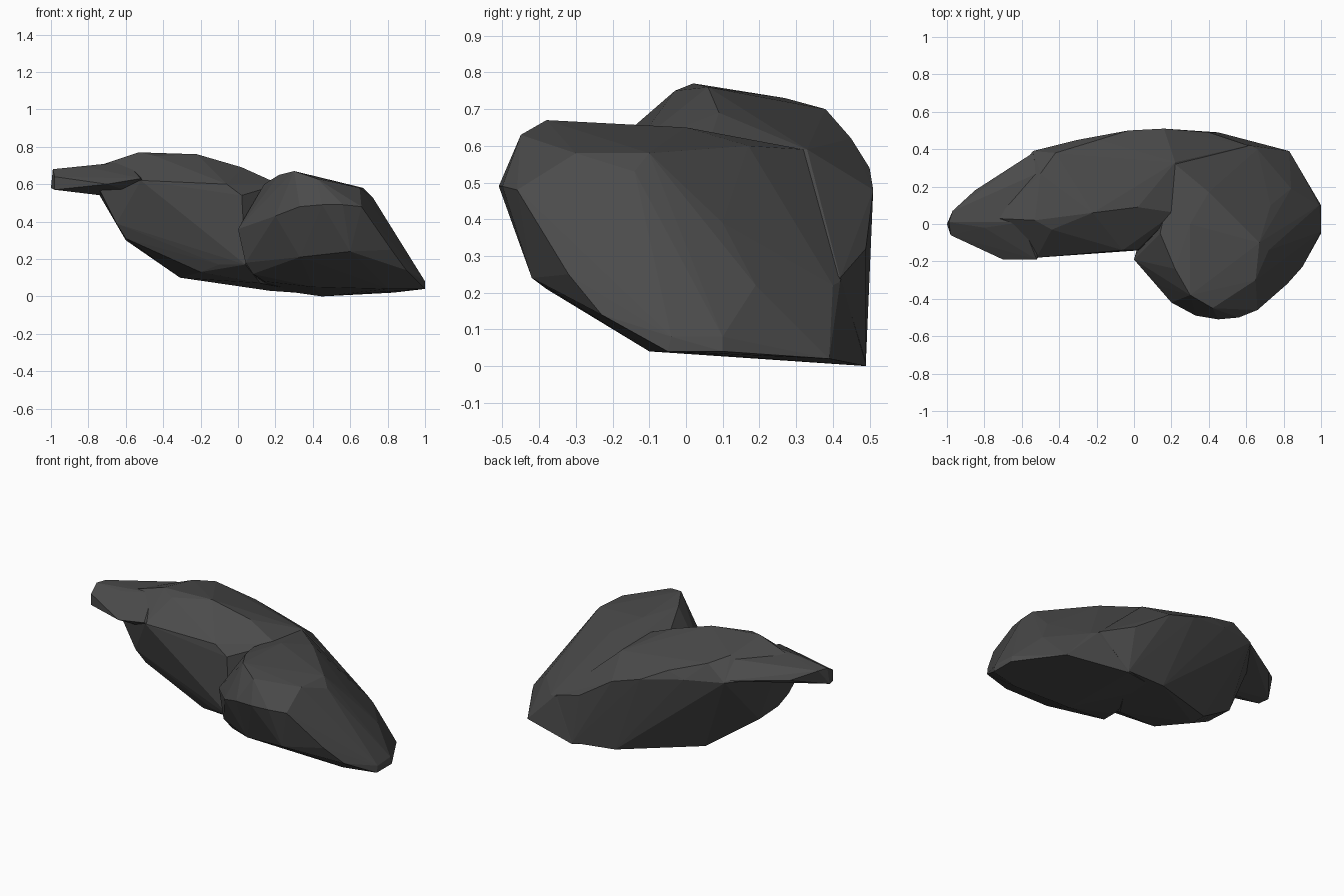
import bpy
import bmesh
from mathutils import Vector

default_cube = bpy.data.objects.get("Cube")
if default_cube:
    bpy.data.objects.remove(default_cube, do_unlink=True)

# Charcoal stone material
stone_color = (0.07, 0.07, 0.07, 1.0)
stone = bpy.data.materials.new("charcoal_stone")
stone.use_nodes = True
stone.diffuse_color = stone_color
shader = next(node for node in stone.node_tree.nodes if node.type == "BSDF_PRINCIPLED")
shader.inputs["Base Color"].default_value = stone_color
shader.inputs["Roughness"].default_value = 0.9


def stone_lump(name, corners):
    """Wrap a faceted convex lump around corners given in hundredths of a unit."""
    bm = bmesh.new()
    for corner in corners:
        bm.verts.new(Vector(corner) / 100)
    hull = bmesh.ops.convex_hull(bm, input=list(bm.verts))
    leftovers = set(hull["geom_interior"]) | set(hull["geom_unused"])
    loose = [item for item in leftovers if isinstance(item, bmesh.types.BMVert)]
    bmesh.ops.delete(bm, geom=loose, context="VERTS")
    bmesh.ops.recalc_face_normals(bm, faces=list(bm.faces))
    mesh = bpy.data.meshes.new(name)
    bm.to_mesh(mesh)
    bm.free()
    mesh.materials.append(stone)
    lump = bpy.data.objects.new(name, mesh)
    bpy.context.collection.objects.link(lump)
    return lump


def merge_lump(target, lump):
    """Fuse one lump into the target and remove the separate copy."""
    union = target.modifiers.new("fuse_" + lump.name, "BOOLEAN")
    union.operation = "UNION"
    union.solver = "EXACT"
    union.object = lump
    bpy.ops.object.select_all(action="DESELECT")
    target.select_set(True)
    bpy.context.view_layer.objects.active = target
    bpy.ops.object.modifier_apply(modifier=union.name)
    bpy.data.objects.remove(lump, do_unlink=True)


# Broad forward lobe with the long slanted side
boulder = stone_lump("boulder", [
    # outer toe and back corner
    (100, 10, 4), (100, -5, 4), (100, -4, 8), (99, 10, 8),
    (83, 39, 2), (66, 40, 22), (90, -23, 14), (82, -32, 25),
    # slanted side
    (73, 10, 39), (84, 19, 22), (62, 42, 23),
    # crown
    (67, -10, 58), (65, -30, 58), (72, -14, 53), (42, -45, 63),
    (30, -38, 67), (22, -24, 65), (14, -5, 60), (30, 0, 65),
    (40, 17, 60), (22, 32, 59),
    # undercut front nose and sloping inner flank
    (45, -51, 49), (56, -50, 49), (33, -49, 48), (66, -46, 48),
    (20, -42, 43), (14, -33, 44), (0, -19, 36),
    (60, -42, 24), (33, -38, 21), (4, -20, 18),
    # underside and back wall
    (40, -10, 5), (80, -10, 4), (8, -17, 12), (14, -4, 8), (45, 49, 0),
    (25, 48, 40), (17, 40, 4),
])

# Raised arm that sweeps sideways and wraps round the back
arm = stone_lump("arm", [
    # outer end
    (-74, 5, 54), (-74, -10, 57), (-72, 15, 60), (-74, 3, 70),
    # humped top
    (-53, 2, 77), (-22, 6, 76), (-50, 27, 73), (-42, 38, 70),
    (-44, -3, 75), (2, 9, 69), (-19, 45, 62), (22, 6, 60), (22, 33, 59),
    # front edge
    (-52, -18, 62), (-34, -14, 63), (-6, -14, 60), (2, -14, 54),
    (-65, -9, 39), (-60, -6, 31), (-41, -2, 21), (-20, -6, 13),
    (-10, -11, 17), (4, -14, 17),
    # back edge
    (-54, 39, 61), (-30, 45, 59), (-3, 50, 54), (16, 51, 48),
    (26, 50, 41), (40, 49, 32), (61, 42, 24),
    # tapering underside
    (-60, 13, 30), (-31, 25, 10), (-31, 15, 10), (12, 2, 7),
    (17, 46, 3), (45, 49, 1),
])

# Thin shelf jutting out at the end of the arm
shelf = stone_lump("shelf", [
    (-100, 0, 58), (-98, -6, 57), (-98, -6, 64), (-99, 1, 68), (-97, 7, 68),
    (-80, -2, 69), (-80, -6, 56), (-70, -19, 60), (-52, -19, 63),
    (-85, 18, 63), (-54, 38, 62), (-60, 1, 72), (-52, 27, 71), (-40, 0, 50),
])

merge_lump(boulder, arm)
merge_lump(boulder, shelf)

# Crisp chipped facets
for face in boulder.data.polygons:
    face.use_smooth = False
    face.material_index = 0
